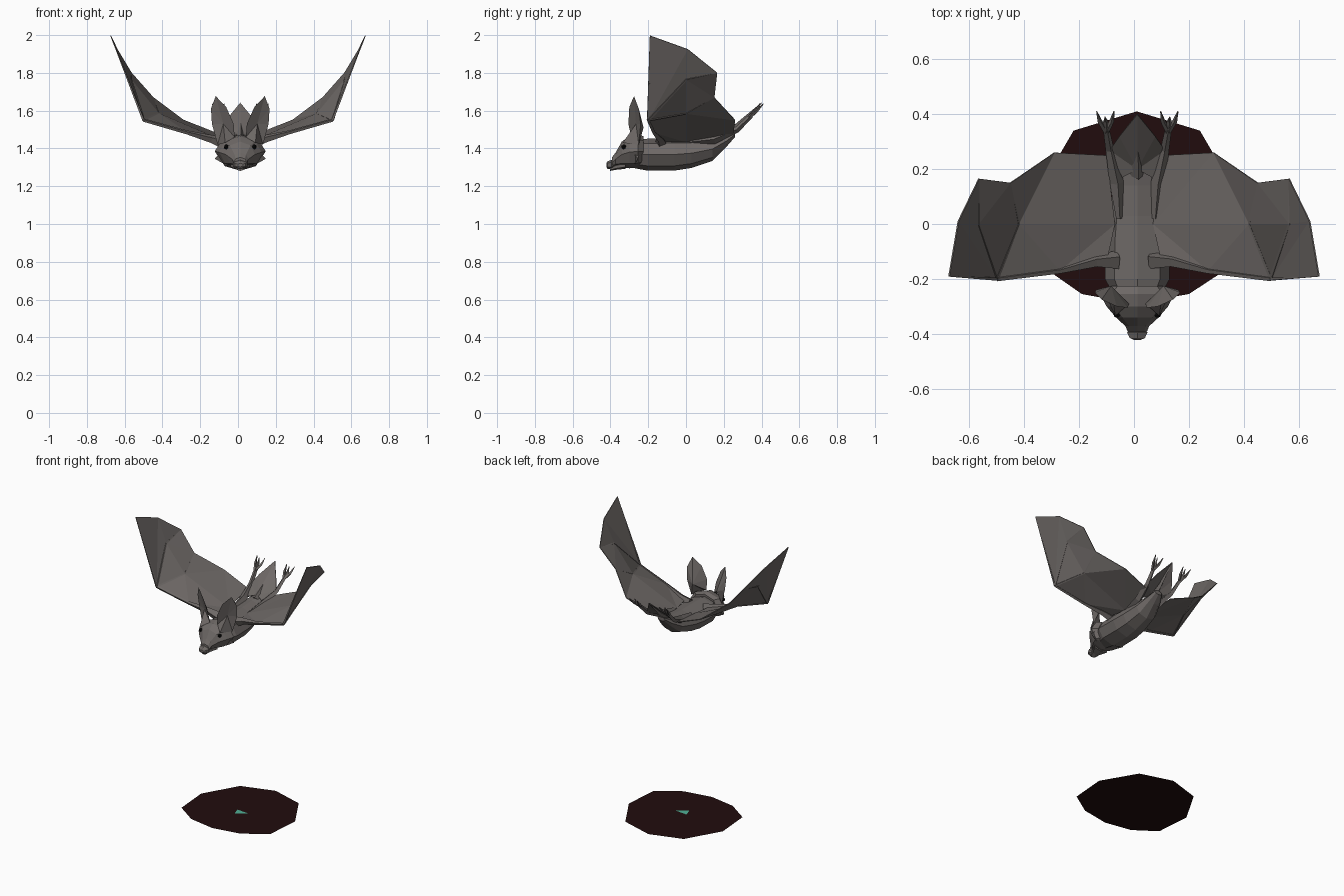
import bpy, bmesh, math
from mathutils import Vector

if "Cube" in bpy.data.objects:
    bpy.data.objects.remove(bpy.data.objects["Cube"])

CX = 0.012  # body axis sits slightly right of centre


def material(name, rgb):
    m = bpy.data.materials.new(name)
    m.diffuse_color = (*rgb, 1)
    m.use_nodes = True
    m.node_tree.nodes["Principled BSDF"].inputs["Base Color"].default_value = m.diffuse_color
    return m


FUR = material("grey_brown", (0.155, 0.14, 0.133))
BLACK = material("eye_black", (0.004, 0.004, 0.004))
RED = material("dark_red", (0.015, 0.0037, 0.004))
TEAL = material("teal", (0.08, 0.43, 0.30))


def make(name, verts, faces, mat, thick=0, recalc=True):
    me = bpy.data.meshes.new(name)
    me.from_pydata([tuple(v) for v in verts], [], faces)
    if recalc:
        bm = bmesh.new()
        bm.from_mesh(me)
        bmesh.ops.recalc_face_normals(bm, faces=bm.faces)
        bm.to_mesh(me)
        bm.free()
    me.materials.append(mat)
    ob = bpy.data.objects.new(name, me)
    bpy.context.collection.objects.link(ob)
    if thick:
        mod = ob.modifiers.new("thickness", 'SOLIDIFY')
        mod.thickness, mod.offset = thick, 0
    return ob


def flip(pts, s, cx=0.0):
    return [(cx + s * x, y, z) for x, y, z in pts]


def loft(name, sections, n, mat):
    """Closed hull through elliptical rings: (y, z, half width, half height)."""
    verts, faces = [], []
    for y, z, w, h in sections:
        for i in range(n):
            a = math.tau * i / n + math.pi / 2
            verts.append((CX + w * math.cos(a), y, z + h * math.sin(a)))
    for k in range(len(sections) - 1):
        for i in range(n):
            j = (i + 1) % n
            faces.append((k * n + i, k * n + j, (k + 1) * n + j, (k + 1) * n + i))
    last = (len(sections) - 1) * n
    faces += [tuple(range(n)), tuple(range(last, last + n))]
    return make(name, verts, faces, mat)


def limb(name, path, radii, mat, n=4):
    """Tapered low-poly rod through the points of a path."""
    path = [Vector(p) for p in path]
    verts, faces = [], []
    for k, p in enumerate(path):
        d = (path[min(k + 1, len(path) - 1)] - path[max(k - 1, 0)]).normalized()
        u = d.cross(Vector((0.1, 0.3, 1))).normalized()
        v = d.cross(u)
        for i in range(n):
            a = math.tau * i / n
            verts.append(p + radii[k] * (u * math.cos(a) + v * math.sin(a)))
    for k in range(len(path) - 1):
        for i in range(n):
            j = (i + 1) % n
            faces.append((k * n + i, k * n + j, (k + 1) * n + j, (k + 1) * n + i))
    last = len(verts) - n
    faces += [tuple(range(n)), tuple(range(last, last + n))]
    return make(name, verts, faces, mat)


# torso, head and muzzle
loft("torso", [(-.27, 1.37, .08, .075), (-.20, 1.367, .118, .085), (-.06, 1.368, .115, .085),
               (.03, 1.375, .105, .078), (.14, 1.397, .085, .063), (.215, 1.44, .055, .03),
               (.26, 1.475, .03, .014)], 8, FUR)
loft("head", [(-.225, 1.385, .10, .08), (-.255, 1.385, .135, .088), (-.30, 1.38, .112, .085),
              (-.34, 1.368, .078, .068), (-.372, 1.343, .043, .036), (-.392, 1.325, .035, .028)], 8, FUR)
loft("nose", [(-.385, 1.315, .03, .022), (-.395, 1.315, .043, .024), (-.415, 1.312, .032, .020),
              (-.422, 1.312, .015, .01)], 6, FUR)
loft("lower_jaw", [(-.32, 1.312, .06, .02), (-.37, 1.302, .03, .015), (-.402, 1.291, .018, .01)], 6, FUR)

# wing points: leading edge, tip, scalloped trailing edge, root, inner folds
WING = dict(A=(.10, -.14, 1.44), B=(.27, -.17, 1.485), C=(.50, -.20, 1.55), D=(.674, -.19, 1.997),
            E=(.64, .01, 1.925), F=(.565, .165, 1.80), G=(.45, .15, 1.67), H=(.29, .26, 1.55),
            I=(.10, .25, 1.475), J=(.07, .0, 1.435), K=(.42, .0, 1.585), L=(.567, .0, 1.765))
KEYS = list(WING)
TRIS = "ABJ BKJ BCK JKH JHI KGH CLK KLG LFG CDE CEL LEF".split()

EAR = [(.03, -.29, 1.46), (.035, -.305, 1.53), (.075, -.30, 1.62), (.13, -.275, 1.677),
       (.155, -.25, 1.61), (.15, -.24, 1.53), (.12, -.25, 1.42), (.08, -.335, 1.43)]

for s, side in ((-1, "left"), (1, "right")):
    W = dict(zip(KEYS, flip(WING.values(), s)))
    make(side + "_wing_membrane", W.values(),
         [tuple(KEYS.index(c) for c in t) for t in TRIS], FUR, 0.005)
    # arm and finger bones
    limb(side + "_arm", [flip([(.06, -.13, 1.425)], s)[0],
                         flip([(.14, -.135, 1.45)], s)[0], W["B"], W["C"]],
         [.035, .022, .011, .009], FUR)
    limb(side + "_long_finger", [W["C"], W["D"]], [.008, .002], FUR)
    limb(side + "_middle_finger", [W["C"], W["L"], W["F"]], [.009, .007, .002], FUR)
    limb(side + "_inner_finger", [W["C"], W["K"], W["G"]], [.008, .006, .002], FUR)

    # ear: hollow front and rounded back sharing one outline
    n = len(EAR)
    make(side + "_ear", flip(EAR + [(.09, -.265, 1.53), (.095, -.225, 1.51)], s, CX),
         [(i, (i + 1) % n, n + k) for k in (0, 1) for i in range(n)], FUR)

    # cheek tuft
    make(side + "_cheek_tuft", flip([(.09, -.29, 1.40), (.135, -.255, 1.345), (.09, -.24, 1.39),
                                     (.08, -.27, 1.315)], s, CX),
         [(0, 1, 2), (0, 3, 1), (1, 3, 2), (0, 2, 3)], FUR)

    # leg and three toes
    limb(side + "_leg", flip([(.065, .02, 1.435), (.075, .15, 1.45), (.10, .27, 1.50),
                              (.113, .345, 1.573)], s, CX), [.012, .026, .016, .012], FUR)
    for k, dx in enumerate((-.033, 0, .03)):
        tip = (.118 + dx, .41 - .02 * (k == 1), 1.637)
        limb(f"{side}_toe_{k}", flip([(.113, .335, 1.565), (.116 + dx * .7, .375, 1.60), tip], s, CX),
             [.010, .009, .002], FUR)

    # eye
    bm = bmesh.new()
    bmesh.ops.create_icosphere(bm, subdivisions=1, radius=.014)
    me = bpy.data.meshes.new(side + "_eye")
    bm.to_mesh(me)
    bm.free()
    me.materials.append(BLACK)
    eye = bpy.data.objects.new(side + "_eye", me)
    eye.location = (CX + s * .074, -.329, 1.408)
    bpy.context.collection.objects.link(eye)

# tail membrane between the legs, with a raised central ridge
make("tail_membrane",
     flip([(0, .20, 1.475), (-.055, .17, 1.46), (-.10, .27, 1.50), (-.065, .32, 1.56), (0, .40, 1.64),
           (.065, .32, 1.56), (.10, .27, 1.50), (.055, .17, 1.46)], 1, CX),
     [(0, i, i + 1) for i in range(1, 7)], FUR, 0.006)
limb("tail", [(CX, .18, 1.45), (CX, .28, 1.525), (CX, .40, 1.64)], [.03, .014, .002], FUR)

# ground disc and the small teal marker on it
RIM = [(.01, .41), (.24, .34), (.38, .10), (.36, -.15), (.20, -.255),
       (0, -.29), (-.19, -.255), (-.34, -.15), (-.36, .10), (-.22, .34)]
make("ground_disc", [(x, y, 0) for x, y in RIM], [tuple(range(9, -1, -1))], RED, recalc=False)
bpy.data.objects["ground_disc"].data.flip_normals()
make("teal_marker", [(-.025, .03, .003), (-.005, -.03, .003), (.065, .02, .003)],
     [(0, 1, 2)], TEAL, recalc=False)
